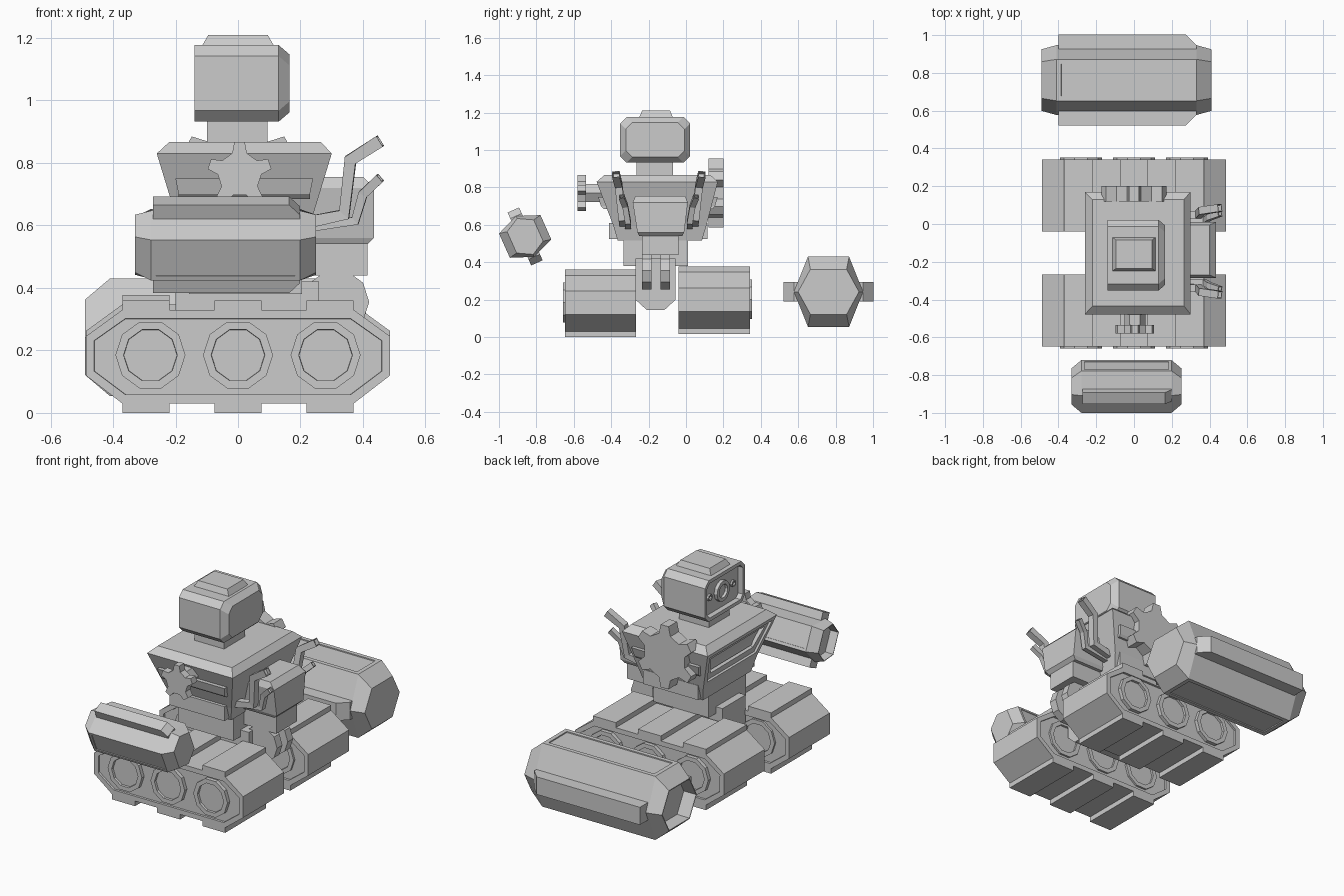
import bpy, bmesh, math
from mathutils import Vector, Matrix

if "Cube" in bpy.data.objects:
    bpy.data.objects.remove(bpy.data.objects["Cube"], do_unlink=True)

grey = bpy.data.materials.new("matte_grey")
grey.use_nodes = True
COLOUR = (0.6, 0.6, 0.6, 1)
grey.diffuse_color = COLOUR
grey.node_tree.nodes["Principled BSDF"].inputs["Base Color"].default_value = COLOUR

MID = -0.15   # y of the robot's own centre line


def loft(name, rings, recesses=(), matrix=None):
    """Skin a stack of rings, then sink panels given as (direction, margin, depth)."""
    bm = bmesh.new()
    loops = [[bm.verts.new(p) for p in ring] for ring in rings]
    n = len(loops[0])
    for a, b in zip(loops, loops[1:]):
        for i in range(n):
            j = (i + 1) % n
            bm.faces.new((a[i], a[j], b[j], b[i]))
    bm.faces.new(loops[0])
    bm.faces.new(loops[-1])
    bmesh.ops.recalc_face_normals(bm, faces=bm.faces)
    for direction, margin, depth in recesses:
        d = Vector(direction)
        bm.normal_update()
        face = max((f for f in bm.faces if f.normal.dot(d) > 0.85), key=lambda f: f.calc_area())
        normal = face.normal.copy()
        bmesh.ops.inset_individual(bm, faces=[face], thickness=margin)
        bmesh.ops.inset_individual(bm, faces=[face], thickness=0.001)
        for v in face.verts:
            v.co -= normal * depth
    if matrix:
        bm.transform(matrix)
    mesh = bpy.data.meshes.new(name)
    bm.to_mesh(mesh)
    bm.free()
    mesh.materials.append(grey)
    ob = bpy.data.objects.new(name, mesh)
    bpy.context.collection.objects.link(ob)
    return ob


def rect(z, x0, x1, y0, y1):
    return [(x0, y0, z), (x1, y0, z), (x1, y1, z), (x0, y1, z)]


def box(name, x0, x1, y0, y1, z0, z1):
    return loft(name, [rect(z0, x0, x1, y0, y1), rect(z1, x0, x1, y0, y1)])


def prism_y(name, profile, y0, y1, recesses=()):
    return loft(name, [[(x, y, z) for x, z in profile] for y in (y0, y1)], recesses)


def circle(cx, cz, r, n, turn=0):
    return [(cx + r * math.cos(turn + math.tau * i / n),
             cz + r * math.sin(turn + math.tau * i / n)) for i in range(n)]


def gear(name, cx, cz, r, root, teeth, y0, y1):
    step = math.tau / teeth
    profile = []
    for i in range(teeth):
        a = math.pi / 2 + i * step
        for off, rad in ((-0.27, root), (-0.13, r), (0.13, r), (0.27, root)):
            profile.append((cx + rad * math.cos(a + off * step), cz + rad * math.sin(a + off * step)))
    prism_y(name, profile, y0, y1)


def pipe(name, path, w):
    pts = [Vector(p) for p in path]
    rings = []
    for i, p in enumerate(pts):
        ways = [(b - a).normalized() for a, b in zip(pts, pts[1:])][max(i - 1, 0):i + 1]
        t = sum(ways, Vector()).normalized()
        n = t.cross(Vector((0, 1, 0))).normalized()
        s = t.cross(n)
        rings.append([p + (n * u + s * v) * w for u, v in ((-1, -1), (1, -1), (1, 1), (-1, 1))])
    loft(name, rings, [(tuple((pts[-1] - pts[-2]).normalized()), 0.006, 0.02)])


# Tracks: octagonal body, tread pads and three wheels each
def track(side, outer, inner, lift):
    out = 1 if outer > inner else -1
    half, shoulder = 0.487, 0.37
    octagon = [(-shoulder, 0.03), (shoulder, 0.03), (half, 0.12), (half, 0.245),
               (shoulder, 0.33), (-shoulder, 0.33), (-half, 0.245), (-half, 0.12)]
    octagon = [(x, z + lift) for x, z in octagon]
    prism_y(side + "_track", octagon, outer, inner, [((0, 1, 0), 0.03, 0.012), ((0, -1, 0), 0.03, 0.012)])
    for i, x in enumerate((-0.295, 0, 0.295)):
        for place, z in (("lower", 0), ("upper", 0.325)):
            box(f"{side}_{place}_pad_{i}", x - 0.075, x + 0.075, min(outer, inner), max(outer, inner),
                z + lift, z + 0.035 + lift)
        prism_y(f"{side}_wheel_{i}", circle(x * 0.95, 0.185 + lift, 0.112, 10), outer + out * 0.01, inner,
                [((0, 1, 0), 0.026, 0.014), ((0, -1, 0), 0.026, 0.014)])


track("front", -0.648, -0.267, 0)
track("back", 0.342, -0.04, 0.017)

# Pelvis and waist
pelvis = [(-0.27, 0.42), (-0.27, 0.2), (-0.21, 0.145), (-0.115, 0.145), (-0.055, 0.2), (-0.055, 0.42)]
loft("pelvis", [[(x, y, z) for y, z in pelvis] for x in (-0.2, 0.26)])
box("waist", -0.157, 0.205, -0.335, 0.012, 0.38, 0.53)

# Torso with sunken chest panel, belts and shoulder chamfer
loft("torso", [rect(0.515, -0.17, 0.21, -0.365, 0.085),
               rect(0.60, -0.19, 0.23, -0.39, 0.11),
               rect(0.83, -0.26, 0.30, -0.478, 0.17),
               rect(0.867, -0.22, 0.265, -0.435, 0.13)],
     [((-1, 0, -0.2), 0.04, 0.012), ((-1, 0, -0.2), 0.05, 0.02)])
box("lower_belt", -0.16, 0.2, -0.412, 0.115, 0.525, 0.61)
loft("upper_belt", [rect(0.685, -0.19, 0.23, -0.44, 0.145),
                    rect(0.70, -0.19, 0.23, -0.455, 0.155),
                    rect(0.75, -0.2, 0.24, -0.47, 0.17)])

# Gears on both flanks
gear("front_gear", 0.005, 0.765, 0.103, 0.07, 5, -0.58, -0.535)
prism_y("front_gear_shaft", circle(0.005, 0.77, 0.055, 6), -0.54, -0.40)
gear("back_gear", 0, 0.77, 0.187, 0.135, 6, 0.12, 0.2)

# Neck, head and cap
box("neck", -0.1, 0.095, -0.265, -0.07, 0.85, 0.95)


def head_ring(x, shrink):
    y0, y1, z0, z1, c = -0.352 + shrink, 0.022 - shrink, 0.932 + shrink, 1.177 - shrink, 0.035
    return [(x, y0 + c, z0), (x, y1 - c, z0), (x, y1, z0 + c), (x, y1, z1 - c),
            (x, y1 - c, z1), (x, y0 + c, z1), (x, y0, z1 - c), (x, y0, z0 + c)]


loft("head", [head_ring(-0.14, 0), head_ring(0.13, 0), head_ring(0.165, 0.03)], [((-1, 0, 0), 0.022, 0.03)])
loft("head_cap", [rect(1.175, -0.115, 0.115, -0.25, -0.07), rect(1.21, -0.095, 0.095, -0.235, -0.085)])

# Eye and its two side bolts, set in the sunken face
for name, y, r, sides, out in (("eye", -0.165, 0.06, 12, 0.02), ("front_bolt", -0.275, 0.02, 8, 0.012),
                               ("back_bolt", -0.055, 0.02, 8, 0.012)):
    ring = circle(y, 1.055, r, sides)
    loft(name, [[(x, a, b) for a, b in ring] for x in (-0.10, -0.11 - out)], [((-1, 0, 0), r * 0.35, 0.015)])

# Backpack, its lower box and hinge discs
loft("backpack", [rect(0.54, 0.2, 0.415, -0.25, -0.02),
                  rect(0.56, 0.2, 0.435, -0.26, -0.01),
                  rect(0.72, 0.22, 0.435, -0.285, 0.01),
                  rect(0.755, 0.24, 0.40, -0.27, -0.005)])
box("backpack_base", 0.19, 0.415, -0.235, -0.04, 0.44, 0.545)
for i, y in enumerate((-0.21, -0.11)):
    prism_y(f"hinge_disc_{i}", circle(0.315, 0.355, 0.105, 10), y - 0.025, y + 0.025)

# Exhaust pipes, two on each side
for side, s in (("front", -1), ("back", 1)):
    pipe(side + "_tall_pipe", [(x, MID + 0.005 + s * y, z) for x, y, z in
         ((0.2, 0.19, 0.605), (0.34, 0.195, 0.635), (0.36, 0.215, 0.81), (0.455, 0.23, 0.87))], 0.02)
    pipe(side + "_short_pipe", [(x, MID + 0.005 + s * y, z) for x, y, z in
         ((0.2, 0.165, 0.59), (0.375, 0.165, 0.615), (0.40, 0.18, 0.70), (0.455, 0.2, 0.752))], 0.015)


# Floating arms: stretched hexagonal barrels with fins and sunken panels
def arm(side, centre, size, angle):
    m = Matrix.Translation(centre) @ Matrix.Rotation(math.radians(angle), 4, "X") @ Matrix.Scale(size, 4)
    hexagon = [(0.185, 0), (0.11, 0.188), (-0.11, 0.188), (-0.185, 0), (-0.11, -0.188), (0.11, -0.188)]
    rings = [[(x, y * a, z * b) for y, z in hexagon]
             for x, a, b in ((-0.45, 0.88, 0.64), (-0.37, 1, 1), (0.37, 1, 1), (0.45, 0.88, 0.64))]
    loft(side + "_arm", rings, [((0, 0, 1), 0.035, 0.006), ((0, 0, -1), 0.035, 0.006),
                                ((-1, 0, 0), 0.006, 0.08)], m)
    for name, s in (("inner", -1), ("outer", 1)):
        fin = [(-0.36, 0.15), (-0.36, 0.24), (0.315, 0.24), (0.37, 0.185), (0.37, 0.15)]
        loft(f"{side}_arm_{name}_fin", [[(x, s * y, z) for x, y in fin] for z in (-0.052, 0.052)], (), m)


arm("back", (-0.04, 0.762, 0.242), 1, 0)
arm("front", (-0.04, -0.86, 0.538), 0.645, 114)
